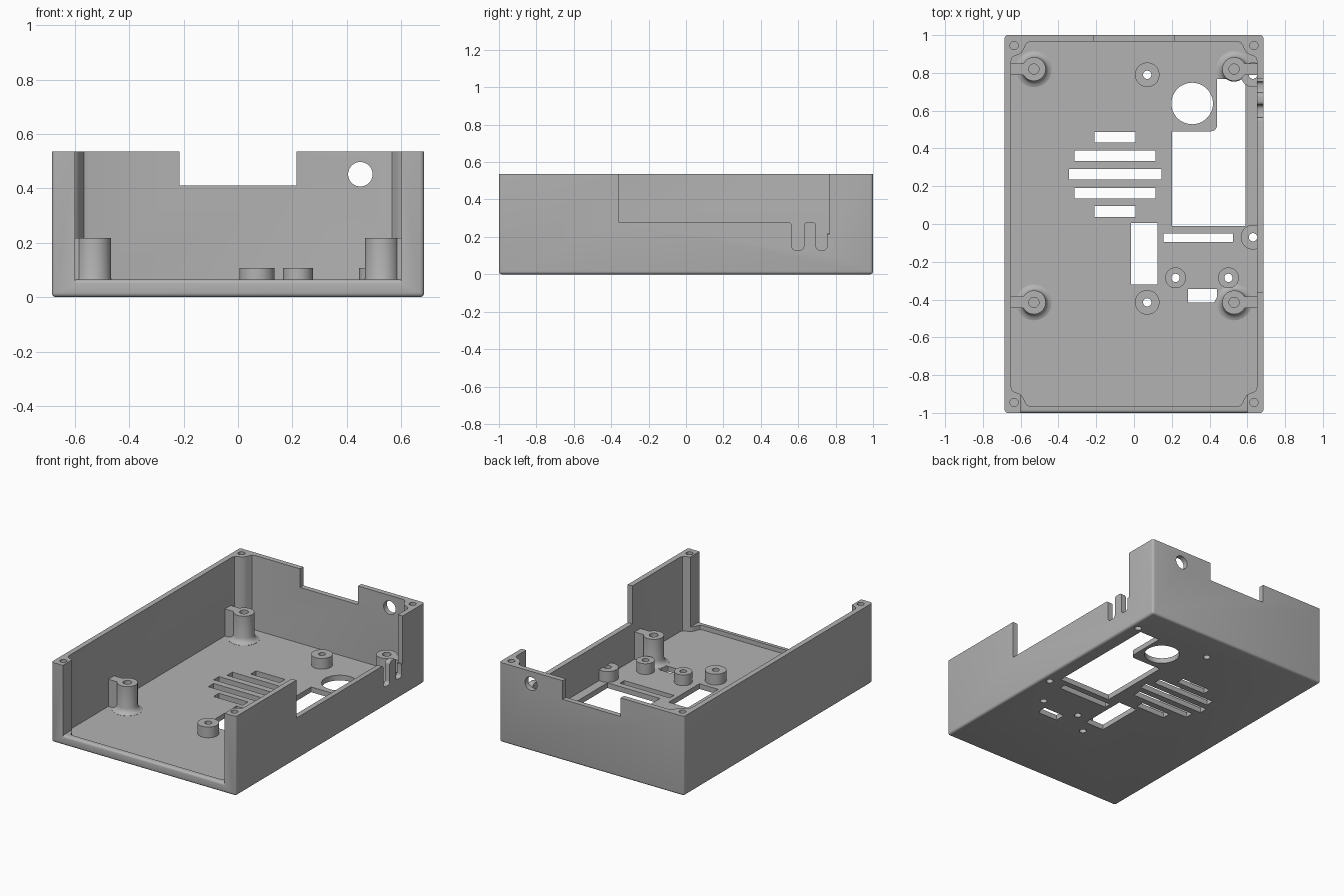
import bpy, bmesh, math
from mathutils import Vector

if "Cube" in bpy.data.objects:
    bpy.data.objects.remove(bpy.data.objects["Cube"], do_unlink=True)

grey = bpy.data.materials.new("plain grey")
grey.use_nodes = True
colour = (0.45, 0.45, 0.45, 1)
grey.diffuse_color = colour
grey.node_tree.nodes["Principled BSDF"].inputs["Base Color"].default_value = colour

W, L, H = 0.685, 1.0, 0.535
WALL, FLOOR, TOP = 0.035, 0.035, 0.6
IX, IY = W - WALL, L - WALL


def finish(name, bm):
    bmesh.ops.recalc_face_normals(bm, faces=bm.faces)
    me = bpy.data.meshes.new(name)
    bm.to_mesh(me)
    bm.free()
    ob = bpy.data.objects.new(name, me)
    bpy.context.collection.objects.link(ob)
    return ob


def loft(name, rings):
    """Closed solid through rings of matching points."""
    bm = bmesh.new()
    rows = [[bm.verts.new(p) for p in ring] for ring in rings]
    n = len(rows[0])
    for a, b in zip(rows, rows[1:]):
        for i in range(n):
            j = (i + 1) % n
            bm.faces.new((a[i], a[j], b[j], b[i]))
    bm.faces.new(rows[0])
    bm.faces.new(rows[-1])
    return finish(name, bm)


def prism(name, pts, lo, hi, axis="z"):
    place = {"z": lambda a, b, h: (a, b, h),
             "x": lambda a, b, h: (h, a, b),
             "y": lambda a, b, h: (a, h, b)}[axis]
    return loft(name, [[place(a, b, h) for a, b in pts] for h in (lo, hi)])


def box(name, x0, x1, y0, y1, z0, z1):
    return prism(name, [(x0, y0), (x1, y0), (x1, y1), (x0, y1)], z0, z1)


def circle(x, y, r, n=40):
    return [(x + r * math.cos(math.tau * i / n), y + r * math.sin(math.tau * i / n))
            for i in range(n)]


def rounded(pts, r, steps=5):
    """Round the corners that are marked with a third value."""
    out = []
    for i, p in enumerate(pts):
        c = Vector(p[:2])
        if len(p) < 3:
            out.append(tuple(c))
            continue
        a = c + (Vector(pts[i - 1][:2]) - c).normalized() * r
        b = c + (Vector(pts[(i + 1) % len(pts)][:2]) - c).normalized() * r
        mid = a + b - c
        for k in range(steps + 1):
            t = math.pi / 2 * k / steps
            out.append(tuple(mid + (a - mid) * math.cos(t) + (b - mid) * math.sin(t)))
    return out


def cut(target, cutter):
    m = target.modifiers.new("cut", "BOOLEAN")
    m.operation, m.solver, m.object = "DIFFERENCE", "EXACT", cutter
    bpy.context.view_layer.objects.active = target
    bpy.ops.object.modifier_apply(modifier=m.name)
    bpy.data.objects.remove(cutter, do_unlink=True)


# Outer block with softened upright and bottom edges
bm = bmesh.new()
bmesh.ops.create_cube(bm, size=1)
for v in bm.verts:
    v.co = (v.co.x * 2 * W, v.co.y * 2 * L, (v.co.z + 0.5) * H)
soft = [e for e in bm.edges if min(v.co.z for v in e.verts) < 0.01]
bmesh.ops.bevel(bm, geom=soft, offset=0.016, segments=4, profile=0.5, affect="EDGES")
case = finish("open_case", bm)

# Inner space, from which posts are kept out
cavity = box("cavity", -IX, IX, -IY, IY, FLOOR, TOP)

# Corner columns, flared into the walls
half = [(0, 0.1), (0.006, 0.083), (0.02, 0.074), (0.04, 0.067), (0.056, 0.056)]
section = [(-0.1, -0.1), (-0.1, 0.1)] + half + [(v, u) for u, v in half[-2::-1]] + [(0.1, -0.1)]
for sx in (-1, 1):
    for sy in (-1, 1):
        cut(cavity, prism("column", [(sx * (IX - u), sy * (IY - v)) for u, v in section],
                          0, TOP + 0.1))

# Tall screw posts with a filleted foot and a rib to the wall
TALL = [(sx * 0.53, y) for sx in (-1, 1) for y in (0.82, -0.415)]
foot = [(0.095, 0.0), (0.095, 0.036), (0.08, 0.041), (0.069, 0.052),
        (0.063, 0.07), (0.063, 0.217)]
for x, y in TALL:
    cut(cavity, loft("post", [[(a, b, z) for a, b in circle(x, y, r)] for r, z in foot]))
    x0, x1 = sorted((x, math.copysign(0.7, x)))
    cut(cavity, box("rib", x0, x1, y - 0.031, y + 0.031, 0, 0.217))

# Short board standoffs
SHORT = [(0.07, 0.79, 0.065), (0.07, -0.415, 0.065), (0.63, 0.79, 0.065),
         (0.63, -0.07, 0.065), (0.22, -0.285, 0.055), (0.5, -0.285, 0.055)]
for x, y, r in SHORT:
    cut(cavity, prism("standoff", circle(x, y, r), 0, 0.107))
cut(case, cavity)

# Front opening above a low rounded lip
lip = [(-1.1, 0.05), (-1, 0.05)] + [
    (-0.985 - 0.015 * math.cos(t * math.pi / 8), 0.05 + 0.015 * math.sin(t * math.pi / 8))
    for t in range(1, 5)] + [(-0.85, 0.065), (-0.85, TOP), (-1.1, TOP)]
cut(case, prism("front_opening", lip, -0.6, 0.6, "x"))

# Side opening with two cable slots
side = [(-0.36, TOP), (-0.36, 0.28), (0.565, 0.28, 1), (0.565, 0.13, 1), (0.63, 0.13, 1),
        (0.63, 0.28, 1), (0.695, 0.28, 1), (0.695, 0.13, 1), (0.755, 0.13, 1),
        (0.755, 0.215), (0.767, 0.215), (0.767, TOP)]
cut(case, prism("side_opening", rounded(side, 0.02), 0.64, 0.75, "x"))

# Back notch and round hole
cut(case, box("back_notch", -0.215, 0.215, 0.94, 1.1, 0.41, TOP))
cut(case, prism("back_hole", circle(0.45, 0.452, 0.045), 0.9, 1.1, "y"))

# Screw holes
for sx in (-1, 1):
    for sy in (-1, 1):
        cut(case, prism("hole", circle(sx * 0.635, sy * 0.945, 0.022, 24), 0.3, TOP))
for x, y in TALL:
    cut(case, prism("hole", circle(x, y, 0.027, 24), 0.06, 0.3))
for x, y, r in SHORT:
    cut(case, prism("hole", circle(x, y, 0.022, 24), -0.1, 0.13))

# Floor vents and rectangular ports
for hw, y in ((0.108, 0.46), (0.215, 0.362), (0.245, 0.263), (0.215, 0.163), (0.108, 0.066)):
    cut(case, box("vent", -0.1 - hw, -0.1 + hw, y - 0.028, y + 0.028, -0.1, 0.06))
for x0, x1, y0, y1 in ((-0.015, 0.125, -0.32, 0.005), (0.155, 0.525, -0.095, -0.05)):
    cut(case, box("port", x0, x1, y0, y1, -0.1, 0.06))

# Shaped floor openings
cut(case, prism("tapered_port", [(0.285, -0.415), (0.425, -0.415), (0.44, -0.385),
                                 (0.44, -0.345), (0.285, -0.345)], -0.1, 0.06))
cut(case, prism("round_port", circle(0.308, 0.638, 0.11, 48), -0.1, 0.06))
large = [(0.2, -0.01), (0.59, -0.01), (0.59, 0.767), (0.44, 0.767), (0.44, 0.49, 1), (0.2, 0.49)]
cut(case, prism("large_port", rounded(large, 0.035), -0.1, 0.06))

# Surface finish
case.data.materials.clear()
case.data.materials.append(grey)
for p in case.data.polygons:
    p.material_index = 0
bpy.ops.object.select_all(action="DESELECT")
case.select_set(True)
bpy.context.view_layer.objects.active = case
bpy.ops.object.shade_smooth_by_angle(angle=math.radians(32))
